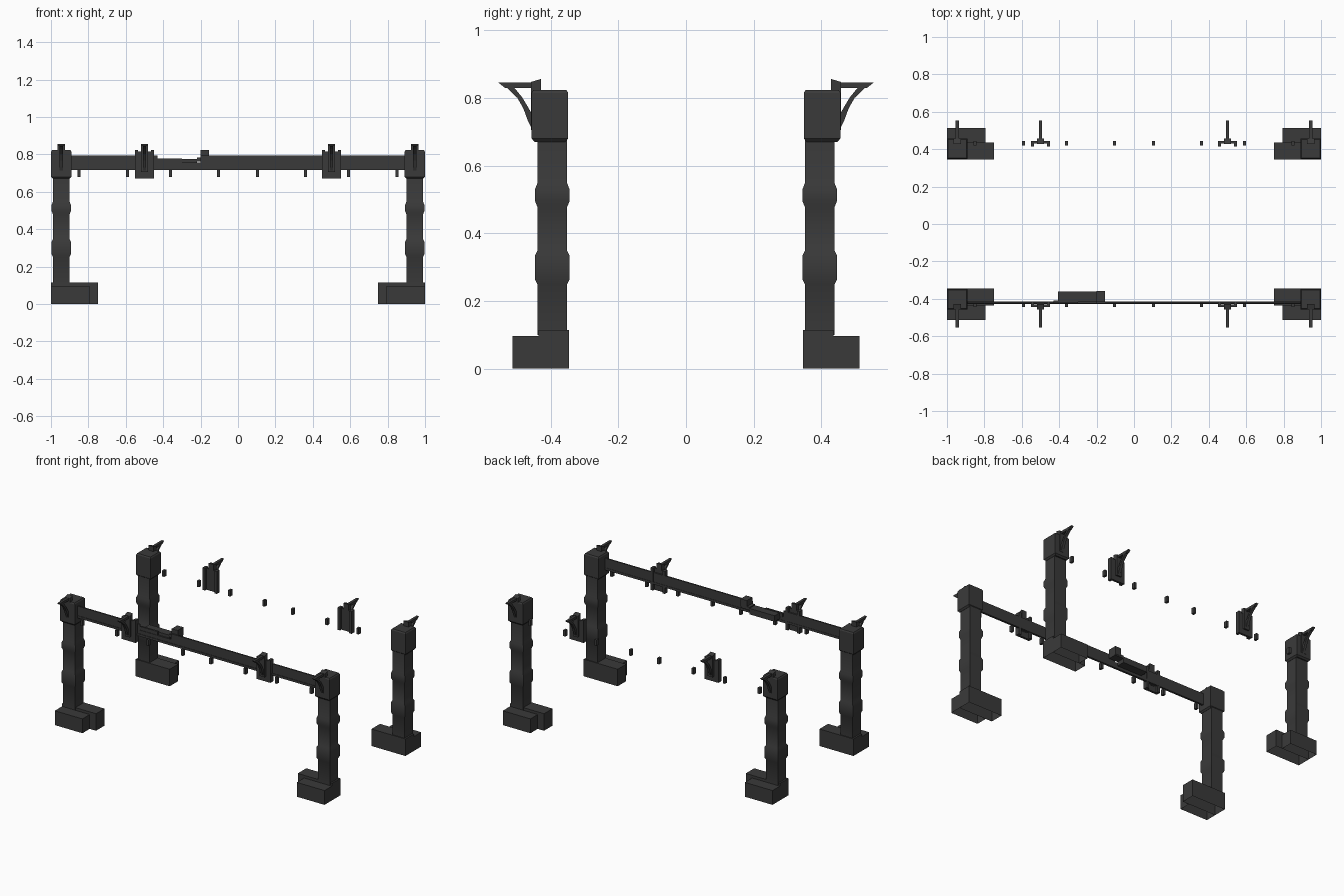
import bpy, bmesh

cube = bpy.data.objects.get("Cube")
if cube:
    bpy.data.objects.remove(cube, do_unlink=True)

mat = bpy.data.materials.new("charcoal metal")
mat.use_nodes = True
COLOR = (0.042, 0.042, 0.042, 1)
mat.diffuse_color = COLOR
bsdf = next(n for n in mat.node_tree.nodes if n.type == 'BSDF_PRINCIPLED')
bsdf.inputs["Base Color"].default_value = COLOR
bsdf.inputs["Roughness"].default_value = 0.8


def finish(name, bm, smooth=False):
    bmesh.ops.recalc_face_normals(bm, faces=bm.faces)
    mesh = bpy.data.meshes.new(name)
    bm.to_mesh(mesh)
    bm.free()
    mesh.materials.append(mat)
    obj = bpy.data.objects.new(name, mesh)
    bpy.context.collection.objects.link(obj)
    if smooth:
        bpy.ops.object.select_all(action='DESELECT')
        obj.select_set(True)
        bpy.context.view_layer.objects.active = obj
        bpy.ops.object.shade_smooth_by_angle(angle=1.0)
    return obj


def add_box(bm, xs, ys, zs, open_bottom=False):
    v = [bm.verts.new((x, y, z)) for x in xs for y in ys for z in zs]
    quads = [(0, 1, 3, 2), (4, 6, 7, 5), (0, 4, 5, 1), (2, 3, 7, 6), (1, 5, 7, 3)]
    if not open_bottom:
        quads.append((0, 2, 6, 4))
    for q in quads:
        bm.faces.new([v[i] for i in q])


def boxes(name, parts, open_bottom=False):
    bm = bmesh.new()
    for xs, ys, zs in parts:
        add_box(bm, xs, ys, zs, open_bottom)
    return finish(name, bm)


def tower(name, cx, cy, rings, smooth):
    """Stack of square sections given as (height, half width)."""
    bm = bmesh.new()
    loops = []
    for z, h in rings:
        loops.append([bm.verts.new((cx + a * h, cy + b * h, z))
                      for a, b in ((-1, -1), (1, -1), (1, 1), (-1, 1))])
    for lo, hi in zip(loops, loops[1:]):
        for i in range(4):
            j = (i + 1) % 4
            bm.faces.new((lo[i], lo[j], hi[j], hi[i]))
    bm.faces.new(loops[0])
    bm.faces.new(loops[-1])
    return finish(name, bm, smooth)


def add_prism(bm, profile, cx, half, sy):
    """Extrude a (y, z) outline sideways about cx."""
    sides = [[bm.verts.new((cx + s * half, sy * y, z)) for y, z in profile]
             for s in (-1, 1)]
    n = len(profile)
    for side in sides:
        bm.faces.new(side)
    for i in range(n):
        j = (i + 1) % n
        bm.faces.new((sides[0][i], sides[0][j], sides[1][j], sides[1][i]))


def support_bracket(name, cx, sy):
    bm = bmesh.new()
    # Wall plate, outward arm and curved brace
    add_prism(bm, [(.428, .71), (.458, .705), (.458, .847), (.428, .856)], cx, .019, sy)
    add_prism(bm, [(.455, .829), (.534, .829), (.554, .845), (.455, .845)], cx, .009, sy)
    outer = [(.455, .708), (.468, .735), (.48, .768), (.498, .8), (.53, .831)]
    inner = [(.508, .831), (.485, .803), (.468, .775), (.455, .752)]
    add_prism(bm, outer + inner, cx, .009, sy)
    finish(name, bm)


SHAFT = [(.1, .044), (.25, .044), (.264, .051), (.334, .051), (.348, .044),
         (.478, .044), (.495, .051), (.53, .051), (.548, .044), (.69, .044)]
CAP = [(.67, .045), (.68, .054), (.815, .054), (.823, .049)]

for sy, row in ((-1, "front"), (1, "back")):
    for sx, side in ((1, "left"), (-1, "right")):
        tag = f"{row}_{side}"
        # Corner post with hollow stepped foot
        boxes(f"foot_{tag}", [
            ((sx * .748, sx * 1.0), (sy * .345, sy * .435), (0, .114)),
            ((sx * .795, sx * 1.0), (sy * .435, sy * .512), (0, .096)),
        ], open_bottom=True)
        tower(f"post_{tag}", sx * .945, sy * .395, SHAFT, True)
        tower(f"post_cap_{tag}", sx * .945, sy * .402, CAP, False)
        support_bracket(f"post_bracket_{tag}", sx * .945, sy)

        # Channel clamp with its own bracket
        cx = sx * .5
        boxes(f"clamp_{tag}", [
            ((cx - .052, cx - .034), (sy * .415, sy * .445), (.672, .822)),
            ((cx + .034, cx + .052), (sy * .415, sy * .445), (.672, .822)),
            ((cx - .034, cx + .034), (sy * .43, sy * .445), (.672, .815)),
        ])
        support_bracket(f"clamp_bracket_{tag}", cx, sy)

        # Small hanging pegs
        for k, x in enumerate((.105, .36, .592, .85)):
            px = sx * x
            boxes(f"peg_{tag}_{k + 1}", [
                ((px - .008, px + .008), (sy * .421, sy * .444), (.678, .718))])

# Thin front rail with a notch for the latch
boxes("front_rail", [
    ((-.9, .9), (-.425, -.416), (.715, .755)),
    ((-.9, -.43), (-.425, -.416), (.755, .793)),
    ((-.2, .9), (-.425, -.416), (.755, .793)),
    ((-.9, .9), (-.428, -.414), (.715, .73)),
])

# Latch sitting behind the rail
boxes("rail_latch", [
    ((-.43, -.3), (-.422, -.41), (.755, .779)),
    ((-.405, -.22), (-.416, -.36), (.735, .775)),
    ((-.22, -.155), (-.416, -.36), (.762, .782)),
    ((-.2, -.155), (-.416, -.358), (.77, .823)),
])
